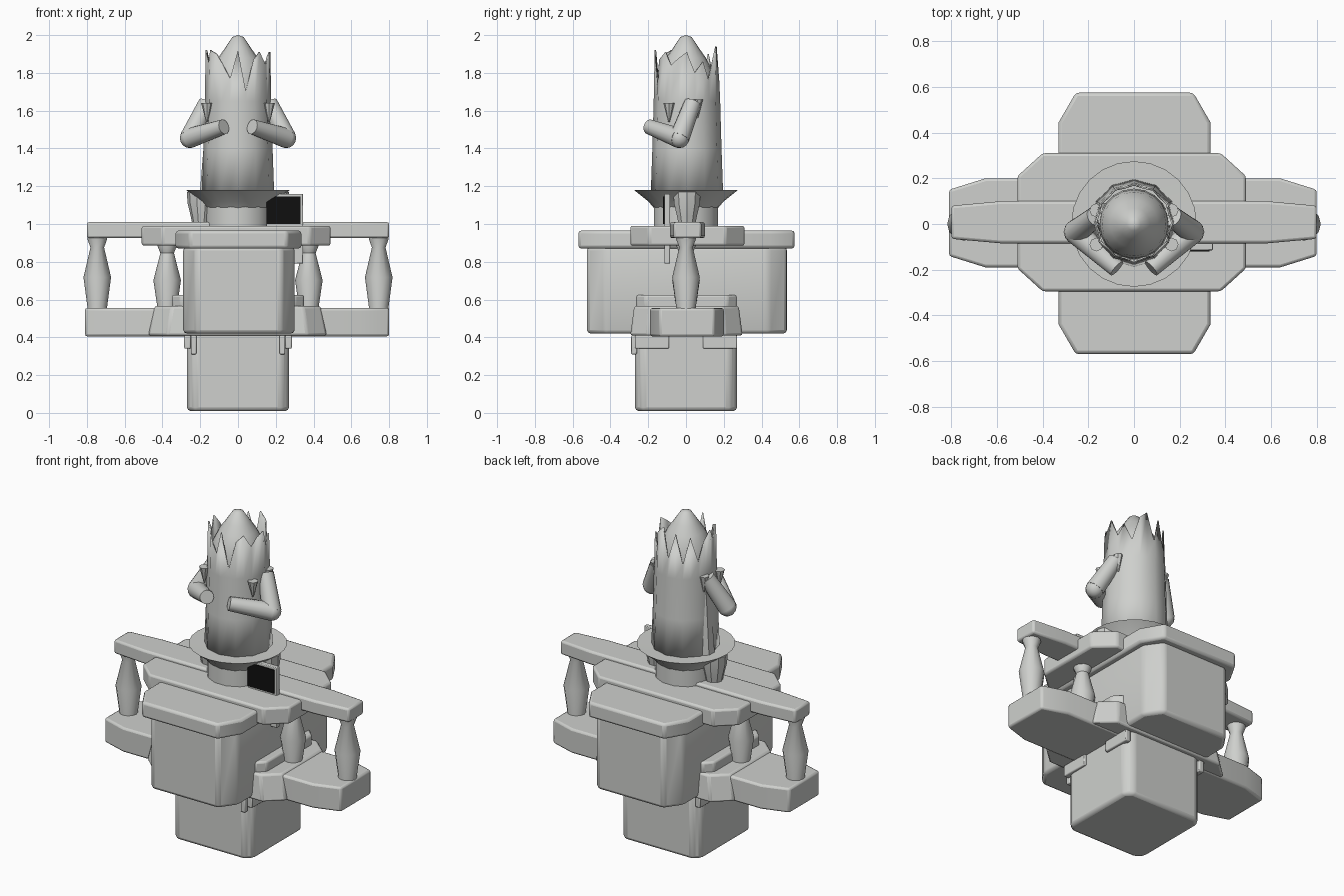
import bpy, bmesh
from math import sin, cos, pi, radians
from mathutils import Vector

cube = bpy.data.objects.get("Cube")
if cube:
    bpy.data.objects.remove(cube)


def material(name, rgb):
    m = bpy.data.materials.new(name)
    m.use_nodes = True
    m.diffuse_color = (*rgb, 1)
    m.node_tree.nodes["Principled BSDF"].inputs["Base Color"].default_value = (*rgb, 1)
    return m


stone = material("pale grey", (0.62, 0.63, 0.61))
black = material("black", (0.005, 0.005, 0.005))


def finish(name, bm, mat=stone, bevel=0.0, angle=35):
    bmesh.ops.recalc_face_normals(bm, faces=bm.faces)
    me = bpy.data.meshes.new(name)
    bm.to_mesh(me)
    bm.free()
    me.materials.append(mat)
    ob = bpy.data.objects.new(name, me)
    bpy.context.scene.collection.objects.link(ob)
    bpy.ops.object.select_all(action='DESELECT')
    ob.select_set(True)
    bpy.context.view_layer.objects.active = ob
    bpy.ops.object.shade_smooth_by_angle(angle=radians(angle))
    if bevel:
        b = ob.modifiers.new("soft_edges", 'BEVEL')
        b.width, b.segments, b.limit_method = bevel, 2, 'ANGLE'
    return ob


def slab(name, x, y, z, cut=(0, 0), taper=1.0, bevel=0.012, mat=stone):
    """Prism with chamfered corners; x, y, z are (low, high) ranges."""
    bm = bmesh.new()
    mx, my = sum(x) / 2, sum(y) / 2
    hx, hy = (x[1] - x[0]) / 2, (y[1] - y[0]) / 2
    cx, cy = cut
    if cx:
        q = [(hx, hy - cy), (hx - cx, hy)]
    else:
        q = [(hx, hy)]
    flip = lambda p, sx, sy: [(a * sx, b * sy) for a, b in p]
    pts = q + flip(q[::-1], -1, 1) + flip(q, -1, -1) + flip(q[::-1], 1, -1)
    low = [bm.verts.new((mx + a, my + b, z[0])) for a, b in pts]
    top = [bm.verts.new((mx + a * taper, my + b * taper, z[1])) for a, b in pts]
    bm.faces.new(low[::-1])
    bm.faces.new(top)
    for i in range(len(pts)):
        j = (i + 1) % len(pts)
        bm.faces.new((low[i], low[j], top[j], top[i]))
    return finish(name, bm, mat, bevel)


def lathe(name, profile, at=(0, 0), sides=24, angle=35):
    bm = bmesh.new()
    vs = [bm.verts.new((r, 0, z)) for r, z in profile]
    es = [bm.edges.new(p) for p in zip(vs, vs[1:])]
    bmesh.ops.spin(bm, geom=vs + es, cent=(0, 0, 0), axis=(0, 0, 1),
                   angle=2 * pi, steps=sides, use_duplicate=False)
    bmesh.ops.remove_doubles(bm, verts=bm.verts, dist=0.0005)
    bmesh.ops.translate(bm, verts=bm.verts, vec=(*at, 0))
    return finish(name, bm, angle=angle)


def limb(name, a, b, r1, r2, sides=14):
    """Tapered cylinder from point a to point b."""
    a, b = Vector(a), Vector(b)
    bm = bmesh.new()
    bmesh.ops.create_cone(bm, cap_ends=True, segments=sides, radius1=r1,
                          radius2=r2, depth=(b - a).length)
    turn = (b - a).to_track_quat('Z', 'Y').to_matrix()
    bmesh.ops.rotate(bm, verts=bm.verts, cent=(0, 0, 0), matrix=turn)
    bmesh.ops.translate(bm, verts=bm.verts, vec=(a + b) / 2)
    return finish(name, bm)


# Base, body and top slabs
slab("base_block", (-.27, .27), (-.27, .27), (.01, .43), (.04, .04), bevel=.02)
slab("body", (-.29, .30), (-.525, .535), (.42, .88), (.07, .1), bevel=.02)
slab("cross_slab", (-.33, .335), (-.57, .575), (.87, .965), (.075, .13), bevel=.015)
slab("middle_slab", (-.51, .49), (-.295, .31), (.885, .99), (.11, .1))
slab("long_rail", (-.8, .8), (-.085, .1), (.925, 1.01), (.22, .02))

# Lower platform
slab("lower_slab", (-.475, .47), (-.295, .3), (.41, .565), (.1, .09), taper=.93)
slab("lower_step", (-.35, .35), (-.265, .27), (.55, .625), (.05, .05))
slab("lower_wings", (-.81, .8), (-.19, .2), (.405, .555), (.16, .05))

# Turned balusters
for side, tag in ((-1, "right"), (1, "left")):
    for x, top, where in ((.745, .935, "outer"), (.375, .9, "inner")):
        h = top - .54
        prof = [(0, .54), (.055, .54), (.052, .56), (.073, .54 + h * .45),
                (.036, .54 + h * .85), (.052, .54 + h * .96), (.052, top), (0, top)]
        lathe(f"{where}_baluster_{tag}", prof, (side * x, 0), 12)
    # Side urn beneath the collar
    lathe(f"urn_{tag}", [(0, .99), (.045, .99), (.055, 1.04), (.072, 1.11),
                         (.076, 1.17), (0, 1.17)], (side * .195, .005), 10)
    # Small brackets under the body
    for y in (-.2, .16):
        slab(f"bracket_{tag}", sorted((side * .25, side * .285)),
             (y - .07, y + .11), (.34, .41), bevel=.006)
    slab(f"hook_{tag}", sorted((side * .22, side * .25)), (-.29, -.26), (.31, .41), bevel=.006)

# Upright panel with a dark face
slab("panel", (.15, .345), (-.115, -.085), (.79, 1.16), bevel=.004)
slab("panel_face", (.15, .33), (-.121, -.113), (1.0, 1.145), bevel=0, mat=black)

# Pedestal and flared collar
lathe("pedestal", [(0, .98), (.175, .98), (.175, 1.1), (0, 1.1)], sides=14)
lathe("collar", [(0, 1.085), (.17, 1.085), (.2, 1.12), (.275, 1.18), (0, 1.175)], sides=24)

# Column with a ragged, spiked rim
rim = [1.91, 1.80, 1.86, 1.76, 1.90, 1.94, 1.76, 1.92, 1.74, 1.90, 1.75, 1.86,
       1.92, 1.84, 1.92, 1.90, 1.85, 1.77, 1.92, 1.70, 1.87, 1.91, 1.84, 1.88]
bm = bmesh.new()
rings = []
for i, h in enumerate(rim):
    a = 2 * pi * i / len(rim)
    fold = .004 * (-1) ** i
    rings.append([bm.verts.new(((r + fold) * cos(a), .005 + (r + fold) * sin(a), z))
                  for r, z in ((.184, 1.15), (.175, 1.4), (.168, 1.65), (.163, h))])
for a, b in zip(rings, rings[1:] + rings[:1]):
    for k in range(3):
        bm.faces.new((a[k], b[k], b[k + 1], a[k + 1]))
column = finish("ragged_column", bm, angle=50)
shell = column.modifiers.new("wall", 'SOLIDIFY')
shell.thickness, shell.offset = .008, 0

# Rounded peak inside the rim
lathe("peak", [(.155, 1.5), (.15, 1.74), (.14, 1.81), (.105, 1.88), (.07, 1.93),
               (.03, 1.99), (0, 2.0)], sides=20, angle=60)

# Trailing drape on one side
limb("drape", (-.14, .03, 1.17), (-.12, .02, 1.7), .065, .04, 8)

# Folded arms and small leaves
for s, tag in ((-1, "right"), (1, "left")):
    shoulder, elbow, hand = (s * .165, .035, 1.64), (s * .255, -.035, 1.455), (s * .075, -.195, 1.515)
    limb(f"upper_arm_{tag}", shoulder, elbow, .045, .054)
    limb(f"forearm_{tag}", elbow, hand, .054, .04)
    bm = bmesh.new()
    bmesh.ops.create_uvsphere(bm, u_segments=12, v_segments=8, radius=.053)
    bmesh.ops.translate(bm, verts=bm.verts, vec=elbow)
    finish(f"elbow_{tag}", bm)
    for y, z in ((.06, 1.62), (-.09, 1.6)):
        limb(f"leaf_{tag}", (s * .165, y, z + .04), (s * .165, y, z - .06), .03, .004, 8)
